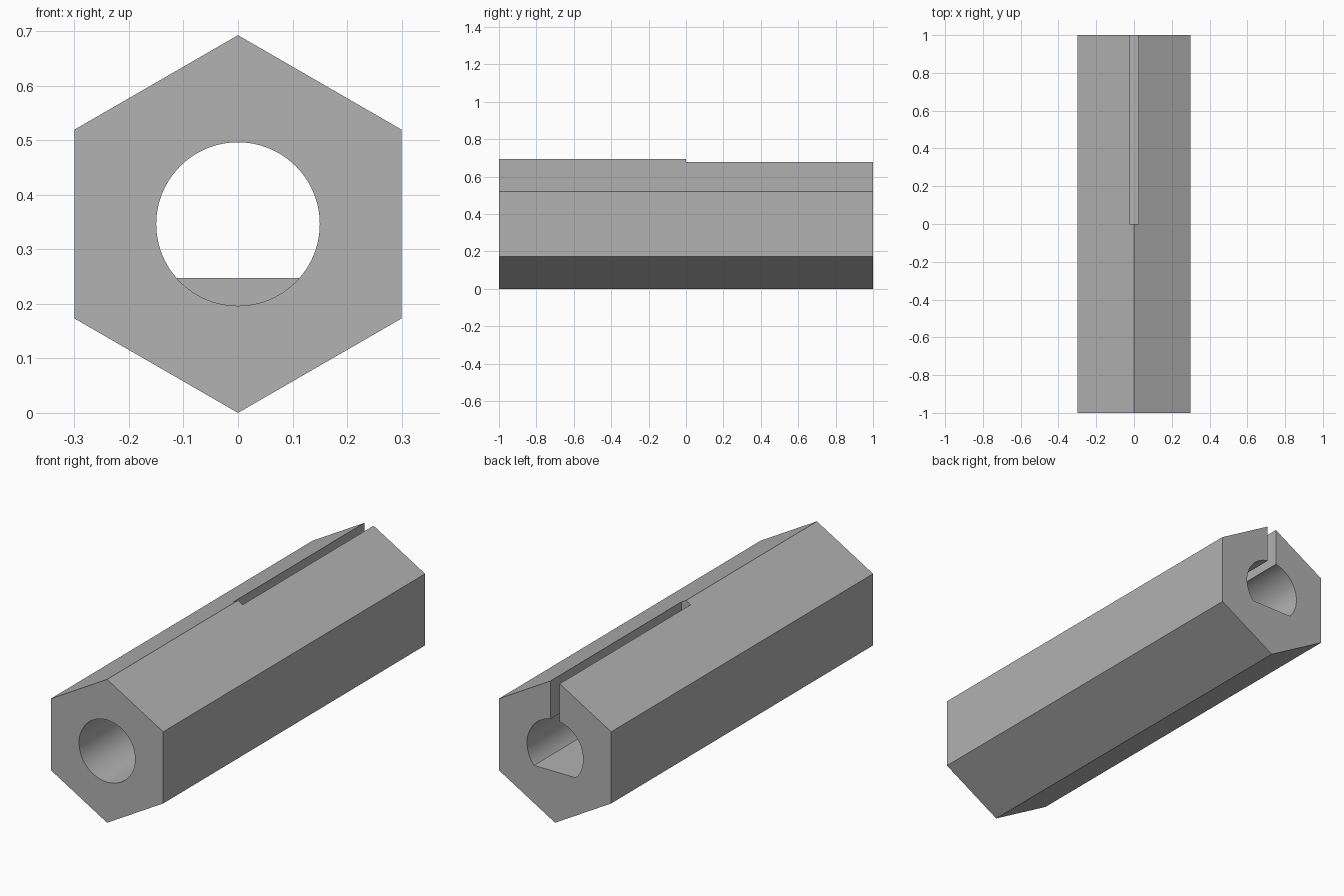
import bpy, bmesh, math

cube = bpy.data.objects.get("Cube")
if cube:
    bpy.data.objects.remove(cube, do_unlink=True)

HEX_R = 0.6 / math.sqrt(3)   # corner radius of the hexagonal bar
MID_Z = HEX_R
BORE_R = 0.15
FLAT_Z = 0.247
SLOT_W = 0.05

grey = bpy.data.materials.new("plain grey")
grey.use_nodes = True
colour = (0.445, 0.445, 0.445, 1)
grey.diffuse_color = colour
grey.node_tree.nodes["Principled BSDF"].inputs["Base Color"].default_value = colour


def polygon(radius, sides):
    """Regular outline in x, z with a corner at the top."""
    turn = 2 * math.pi / sides
    return [(radius * math.sin(i * turn), MID_Z + radius * math.cos(i * turn))
            for i in range(sides)]


def prism(name, outline, y0, y1):
    """Extrude an x, z outline along y."""
    bm = bmesh.new()
    face = bm.faces.new([bm.verts.new((x, y0, z)) for x, z in outline])
    out = bmesh.ops.extrude_face_region(bm, geom=[face])
    verts = [v for v in out["geom"] if isinstance(v, bmesh.types.BMVert)]
    bmesh.ops.translate(bm, verts=verts, vec=(0, y1 - y0, 0))
    bmesh.ops.recalc_face_normals(bm, faces=bm.faces)
    mesh = bpy.data.meshes.new(name)
    bm.to_mesh(mesh)
    bm.free()
    mesh.materials.append(grey)
    obj = bpy.data.objects.new(name, mesh)
    bpy.context.collection.objects.link(obj)
    return obj


def rectangle(x0, x1, z0, z1):
    return [(x0, z0), (x1, z0), (x1, z1), (x0, z1)]


def cut(target, cutter):
    """Subtract the cutter and remove it."""
    mod = target.modifiers.new("cut", "BOOLEAN")
    mod.operation = "DIFFERENCE"
    mod.solver = "EXACT"
    mod.object = cutter
    bpy.context.view_layer.objects.active = target
    bpy.ops.object.modifier_apply(modifier=mod.name)
    bpy.data.objects.remove(cutter, do_unlink=True)


# Hexagonal bar
bar = prism("hexagonal_bar", polygon(HEX_R, 6), -1, 1)

# Bore: round in the front half, D-shaped in the back half
bore = prism("bore_cutter", polygon(BORE_R, 96), -1.1, 1.1)
cut(bore, prism("flat_cutter", rectangle(-0.3, 0.3, 0, FLAT_Z), 0, 1.2))
cut(bar, bore)

# Slot through the top wall of the back half
cut(bar, prism("slot_cutter", rectangle(-SLOT_W / 2, SLOT_W / 2, MID_Z, 0.8), 0, 1.1))

# Smooth bore, sharp edges elsewhere
bpy.ops.object.select_all(action="DESELECT")
bar.select_set(True)
bpy.context.view_layer.objects.active = bar
bpy.ops.object.shade_smooth_by_angle(angle=math.radians(25))
